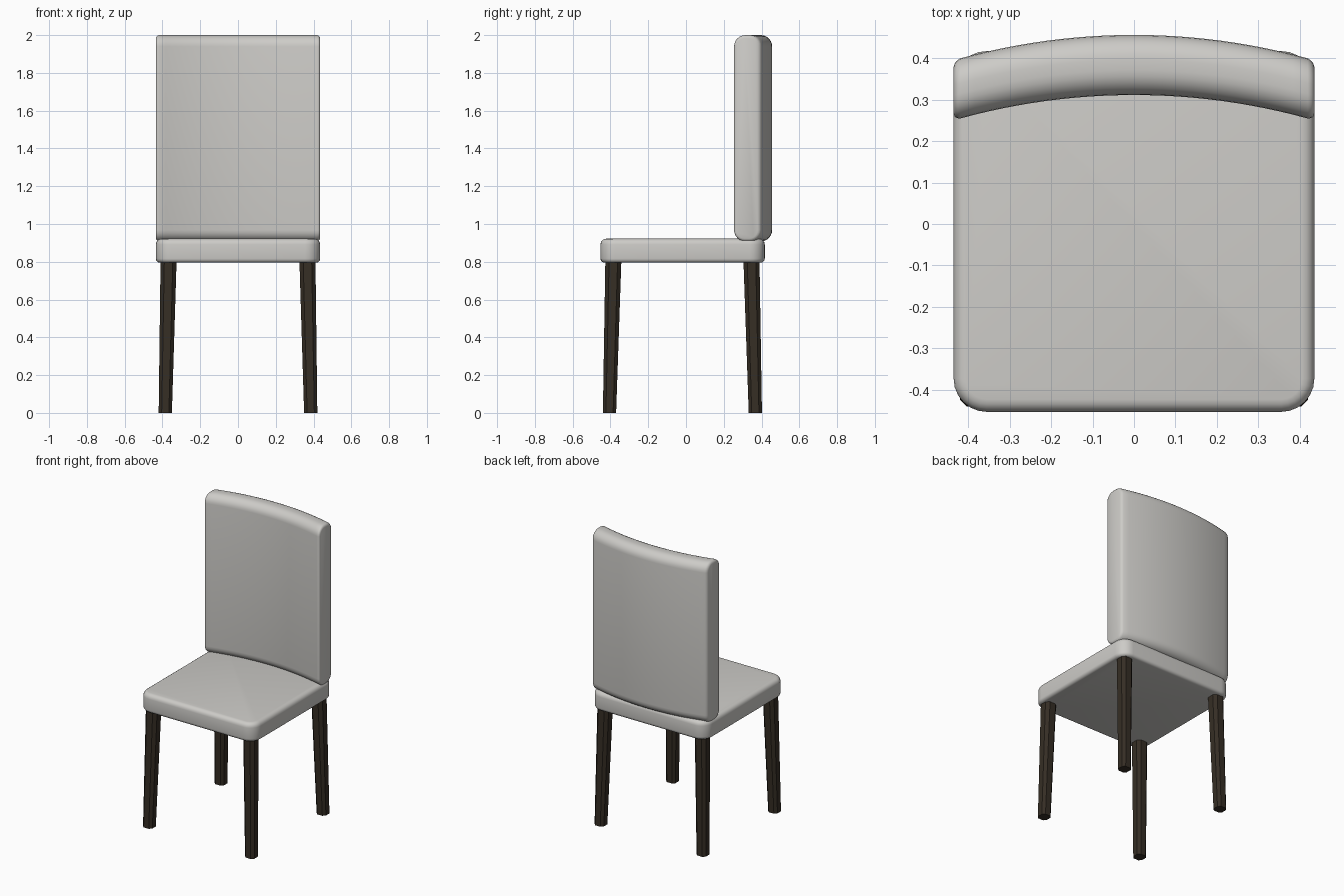
import bpy, bmesh, math

if "Cube" in bpy.data.objects:
    bpy.data.objects.remove(bpy.data.objects["Cube"])


def material(name, rgb):
    m = bpy.data.materials.new(name)
    m.diffuse_color = (*rgb, 1)
    m.use_nodes = True
    m.node_tree.nodes["Principled BSDF"].inputs["Base Color"].default_value = m.diffuse_color
    return m


fabric = material("light grey fabric", (0.61, 0.60, 0.575))
wood = material("dark brown wood", (0.036, 0.027, 0.018))


def finish(name, bm, mat, angle):
    bmesh.ops.recalc_face_normals(bm, faces=bm.faces[:])
    me = bpy.data.meshes.new(name)
    bm.to_mesh(me)
    bm.free()
    me.materials.append(mat)
    ob = bpy.data.objects.new(name, me)
    bpy.context.collection.objects.link(ob)
    bpy.ops.object.select_all(action='DESELECT')
    ob.select_set(True)
    bpy.context.view_layer.objects.active = ob
    bpy.ops.object.shade_smooth_by_angle(angle=math.radians(angle))
    return ob


def loft(rings):
    """Closed tube through equal-length rings of points, capped at both ends."""
    bm = bmesh.new()
    rows = [[bm.verts.new(p) for p in ring] for ring in rings]
    n = len(rows[0])
    for a, b in zip(rows, rows[1:]):
        for i in range(n):
            j = (i + 1) % n
            bm.faces.new((a[i], a[j], b[j], b[i]))
    bm.faces.new(rows[0])
    bm.faces.new(rows[-1])
    return bm


def rounded_rect(u0, u1, v0, v1, r, seg):
    """Outline of a rectangle with rounded (seg > 1) or chamfered (seg 1) corners."""
    pts = []
    corners = [(u1 - r, v1 - r), (u0 + r, v1 - r), (u0 + r, v0 + r), (u1 - r, v0 + r)]
    for k, (cu, cv) in enumerate(corners):
        for s in range(seg + 1):
            a = math.pi / 2 * (k + s / seg)
            pts.append((cu + r * math.cos(a), cv + r * math.sin(a)))
    return pts


# Seat: rounded cushion with softened top and bottom rims
def rim(r, steps=4):
    return [(r * (1 - math.sin(t)), r * (1 - math.cos(t)))
            for t in (math.pi / 2 * i / steps for i in range(steps + 1))]


Z0, Z1 = 0.795, 0.922
levels = [(d, Z0 + h) for h, d in [(b, a) for a, b in rim(0.022)]]
levels += [(d, Z1 - h) for d, h in reversed(rim(0.03))]
rings = []
for d, z in levels:
    outline = rounded_rect(-0.435 + d, 0.435 - d, -0.453 + d, 0.417 - d, 0.08 - d, 6)
    rings.append([(x, y, z) for x, y in outline])
finish("seat", loft(rings), fabric, 50)

# Backrest: pill-like side profile swept along a shallow arc
W, R = 0.435, 1.58
ends = [(0.435, 0.016), (0.432, 0.008), (0.427, 0.003), (0.419, 0.0)]
N = 24
stations = [(-x, d) for x, d in ends]
stations += [(-0.419 + 0.838 * i / N, 0.0) for i in range(1, N)]
stations += [(x, d) for x, d in reversed(ends)]
rings = []
for x, d in stations:
    sag = R - math.sqrt(R * R - x * x)
    prof = rounded_rect(0.311 + d, 0.456 - d, 0.908 + d, 2.0 - d, 0.06 - d, 6)
    rings.append([(x, y - sag, z) for y, z in prof])
finish("backrest", loft(rings), fabric, 50)


# Legs: tapered chamfered posts, splayed slightly outward
def leg(name, sx, y_bottom, y_top):
    rings = []
    for z, x0, x1, (y0, y1), c in ((0, 0.35, 0.42, y_bottom, 0.016),
                                   (0.81, 0.325, 0.41, y_top, 0.02)):
        rings.append([(sx * x, y, z) for x, y in rounded_rect(x0, x1, y0, y1, c, 1)])
    finish(name, loft(rings), wood, 30)


for side, sx in (("left", -1), ("right", 1)):
    leg("front_leg_" + side, sx, (-0.44, -0.37), (-0.427, -0.342))
    leg("back_leg_" + side, sx, (0.332, 0.402), (0.304, 0.389))
